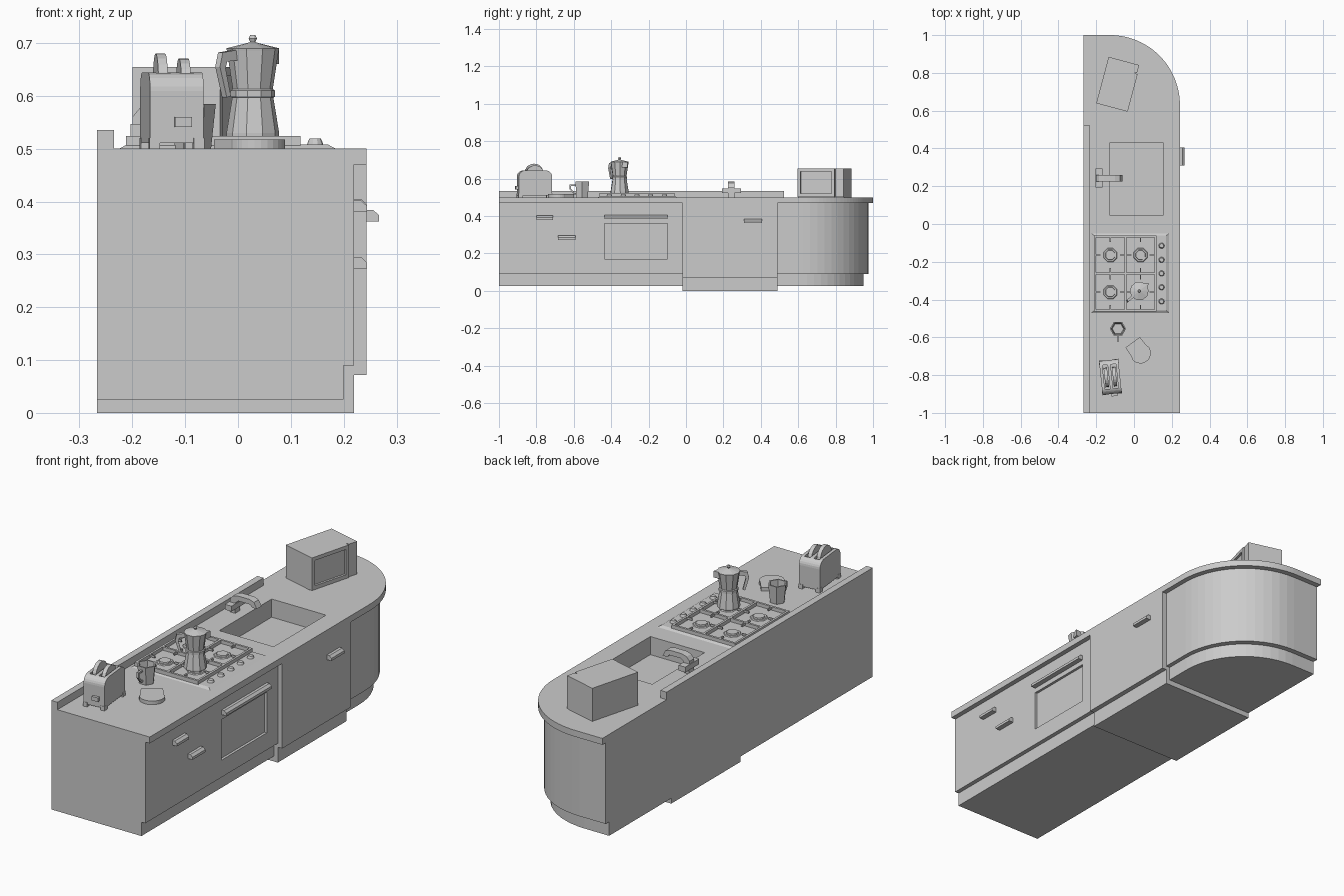
import bpy, bmesh
from math import sin, cos, pi, radians
from mathutils import Matrix

if "Cube" in bpy.data.objects:
    bpy.data.objects.remove(bpy.data.objects["Cube"])

I = Matrix.Identity(4)


def place(x, y, z, deg):
    return Matrix.Translation((x, y, z)) @ Matrix.Rotation(radians(deg), 4, 'Z')


def finish(name, bm, M=I):
    bmesh.ops.recalc_face_normals(bm, faces=bm.faces)
    bm.transform(M)
    me = bpy.data.meshes.new(name)
    bm.to_mesh(me)
    bm.free()
    ob = bpy.data.objects.new(name, me)
    bpy.context.collection.objects.link(ob)
    return ob


def boxes(name, dims, M=I):
    """Each entry is x0, x1, y0, y1, z0, z1."""
    bm = bmesh.new()
    for x0, x1, y0, y1, z0, z1 in dims:
        T = Matrix.Translation(((x0 + x1) / 2, (y0 + y1) / 2, (z0 + z1) / 2))
        bmesh.ops.create_cube(bm, size=1, matrix=T @ Matrix.Diagonal((x1 - x0, y1 - y0, z1 - z0, 1)))
    return finish(name, bm, M)


def prism(name, pts, d0, d1, axis='z', M=I):
    """Extrude a 2D outline along an axis."""
    put = {'z': lambda a, b, d: (a, b, d), 'y': lambda a, b, d: (a, d, b),
           'x': lambda a, b, d: (d, a, b)}[axis]
    bm = bmesh.new()
    lo = [bm.verts.new(put(a, b, d0)) for a, b in pts]
    hi = [bm.verts.new(put(a, b, d1)) for a, b in pts]
    n = len(pts)
    bm.faces.new(lo)
    bm.faces.new(hi)
    for i in range(n):
        j = (i + 1) % n
        bm.faces.new((lo[i], lo[j], hi[j], hi[i]))
    return finish(name, bm, M)


def lathe(name, profile, n, M=I, phase=0):
    """Stack of n-sided rings (r, z), capped at both ends."""
    bm = bmesh.new()
    rings = [[bm.verts.new((r * cos(phase + 2 * pi * i / n), r * sin(phase + 2 * pi * i / n), z))
              for i in range(n)] for r, z in profile]
    for a, b in zip(rings, rings[1:]):
        for i in range(n):
            j = (i + 1) % n
            bm.faces.new((a[i], a[j], b[j], b[i]))
    bm.faces.new(rings[0])
    bm.faces.new(rings[-1])
    return finish(name, bm, M)


def arc(cx, cy, r, a0, a1, n):
    return [(cx + r * cos(radians(a0 + (a1 - a0) * i / n)),
             cy + r * sin(radians(a0 + (a1 - a0) * i / n))) for i in range(n + 1)]


def cut(cutter, *targets):
    cutter.hide_render = True
    cutter.display_type = 'WIRE'
    for t in targets:
        m = t.modifiers.new("cut", 'BOOLEAN')
        m.object = cutter
        m.operation = 'DIFFERENCE'
        m.solver = 'EXACT'


def round_end(x, y_start, y_end, r, n):
    """Plan outline with one rounded front corner."""
    return [(-.267, y_start), (x, y_start)] + arc(x - r, y_end - r, r, 0, 90, n) + [(-.267, y_end)]


# Worktop and backsplash
worktop = prism("worktop", round_end(.243, -1, 1, .37, 28), .47, .5)
boxes("backsplash", [(-.267, -.235, -1, .525, .5, .535)])

# Cabinets and kick boards
left = boxes("oven_cabinet", [(-.267, .22, -1, -.02, .09, .47)])
boxes("left_kick", [(-.267, .2, -1, -.02, .025, .09)])
middle = boxes("sink_cabinet", [(-.267, .243, -.02, .49, .072, .47)])
boxes("middle_kick", [(-.267, .22, -.02, .49, 0, .072)])
prism("round_cabinet", round_end(.22, .49, .975, .35, 14), .09, .47)
prism("round_kick", round_end(.2, .49, .95, .34, 14), .025, .09)

# Sink basin and oven window recess
cut(boxes("sink_cutter", [(-.128, .153, .045, .432, .415, .55)]), worktop, middle)
cut(boxes("oven_cutter", [(.208, .3, -.435, -.1, .17, .36)]), left)

# Chamfered pull handles
for name, x, y0, y1, z in (("drawer_handle_upper", .22, -.8, -.71, .38),
                           ("drawer_handle_lower", .22, -.685, -.59, .273),
                           ("oven_handle", .22, -.435, -.1, .383),
                           ("sink_cabinet_handle", .243, .31, .405, .362)):
    prism(name, [(x, z), (x + .024, z), (x + .024, z + .012), (x + .013, z + .022), (x, z + .022)],
          y0, y1, 'y')

# Tap: cross handle, column and arched spout
boxes("tap_handle", [(-.203, -.168, .192, .295, .522, .547), (-.198, -.172, .225, .26, .5, .53)])
spout = [(-.2, .53), (-.2, .56), (-.185, .578), (-.16, .585), (-.1, .585), (-.075, .577), (-.06, .55),
         (-.085, .55), (-.095, .562), (-.155, .562), (-.17, .55), (-.17, .53)]
prism("tap_spout", spout, .225, .26, 'y')

# Hob plate with sloped rim
bm = bmesh.new()
bmesh.ops.create_cube(bm, size=1, matrix=Matrix.Translation((-.02, -.26, .504)) @ Matrix.Diagonal((.41, .42, .008, 1)))
for v in bm.verts:
    if v.co.z > .504:
        v.co.x += .015 if v.co.x < -.02 else -.015
        v.co.y += .012 if v.co.y < -.26 else -.012
finish("hob_plate", bm)

# Pan supports: frame, dividers and fingers, with burners below
xs, ys, t = (-.207, -.044, .113), (-.458, -.263, -.066), .005
bars = [(x - t, x + t, ys[0] - t, ys[2] + t, .506, .524) for x in xs]
bars += [(xs[0], xs[2], y - t, y + t, .506, .524) for y in ys]
f, h = .03, .003
for x0, x1 in zip(xs, xs[1:]):
    for y0, y1 in zip(ys, ys[1:]):
        cx, cy = (x0 + x1) / 2, (y0 + y1) / 2
        bars += [(x0, x0 + f, cy - h, cy + h, .514, .524), (x1 - f, x1, cy - h, cy + h, .514, .524),
                 (cx - h, cx + h, y0, y0 + f, .514, .524), (cx - h, cx + h, y1 - f, y1, .514, .524)]
        lathe("burner", [(.04, .507), (.036, .512), (.028, .512), (.026, .518)], 8, place(cx, cy, 0, 22.5))
boxes("pan_supports", bars)
for y in (-.41, -.335, -.262, -.19, -.115):
    lathe("hob_knob", [(.016, .506), (.014, .512), (.011, .519)], 10, place(.146, y, 0, 0))

# Moka pot: faceted body, handle and pouring lip
P = place(.028, -.355, 0, 220)
lathe("pot_body", [(.05, .524), (.05, .53), (.039, .597), (.042, .598), (.042, .61), (.038, .613),
                   (.049, .685), (.05, .69), (.01, .7), (.005, .702), (.008, .709), (.005, .715)], 10, P)
prism("pot_handle", [(.044, .687), (.08, .682), (.087, .655), (.07, .597), (.06, .6), (.073, .652),
                     (.069, .665), (.044, .667)], -.007, .007, 'y', P)
prism("pot_lip", [(-.04, -.018), (-.065, 0), (-.04, .018)], .66, .69, 'z', P)

# Hexagonal cup
C = place(-.085, -.555, 0, 0)
lathe("cup", [(.034, .5), (.043, .585), (.036, .585), (.03, .508)], 6, C)
prism("cup_handle", [(-.032, .57), (-.068, .57), (-.068, .545), (-.045, .515), (-.032, .515), (-.032, .522),
                     (-.042, .523), (-.06, .548), (-.06, .562), (-.032, .562)], -.005, .005, 'x', C)

# Bread board with rounded end
prism("bread_board", [(-.047, .06), (-.05, .0)] + arc(0, -.01, .055, 180, 360, 14) + [(.05, .0), (.047, .06)],
      .5, .517, 'z', place(.028, -.675, 0, 36))

# Toaster with slots, toast, lever and feet
T = place(-.125, -.81, 0, 6)
toaster = prism("toaster", [(-.09, .511), (.09, .511)] + arc(.055, .609, .035, 0, 90, 6)
                + arc(-.055, .609, .035, 90, 180, 6), -.051, .051, 'x', T)
cut(boxes("slot_cutter", [(x - .014, x + .014, -.062, .066, .6, .7) for x in (-.022, .022)], T), toaster)
for x, top in ((-.022, .68), (.022, .671)):
    prism("toast", [(-.052, .59), (.052, .59)] + arc(0, top - .05, .05, 0, 180, 10), x - .009, x + .009, 'x', T)
boxes("toaster_lever", [(-.005, .027, -.103, -.088, .541, .56)], T)
boxes("toaster_feet", [(x - .01, x + .01, y - .012, y + .012, .5, .52) for x in (-.042, .042) for y in (-.08, .08)], T)

# Microwave with recessed door
W = place(-.085, .74, 0, -15)
boxes("microwave_body", [(-.085, .072, -.127, .127, .5, .655)], W)
door = boxes("microwave_door", [(.072, .087, -.127, .078, .502, .655)], W)
boxes("microwave_controls", [(.072, .082, .083, .127, .502, .655)], W)
cut(boxes("door_cutter", [(.077, .12, -.11, .062, .52, .638)], W), door)
